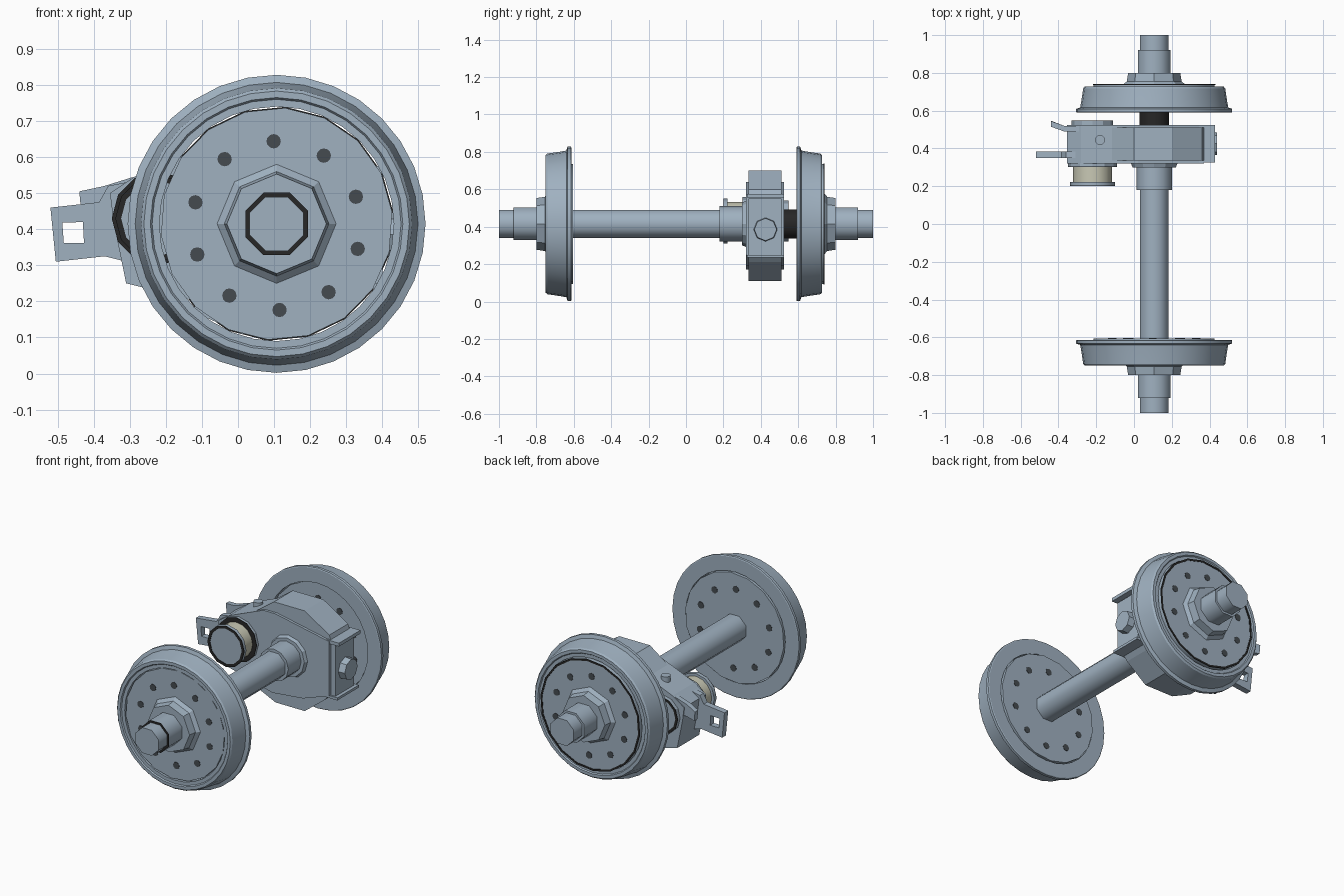
import bpy, bmesh, math

if "Cube" in bpy.data.objects:
    bpy.data.objects.remove(bpy.data.objects["Cube"])

CX, CZ = 0.107, 0.415          # axle centre line


def material(name, rgb):
    m = bpy.data.materials.new(name)
    m.diffuse_color = (*rgb, 1)
    m.use_nodes = True
    m.node_tree.nodes["Principled BSDF"].inputs["Base Color"].default_value = m.diffuse_color
    return m


STEEL = material("blue_grey_steel", (0.35, 0.44, 0.53))
CREAM = material("cream_coupling", (0.58, 0.58, 0.46))
DARK = material("dark_grease", (0.02, 0.02, 0.02))
BOLT = material("dark_bolt", (0.06, 0.07, 0.08))


def finish(bm, name, mat, smooth=None):
    bmesh.ops.recalc_face_normals(bm, faces=bm.faces)
    me = bpy.data.meshes.new(name)
    bm.to_mesh(me)
    bm.free()
    me.materials.append(mat)
    ob = bpy.data.objects.new(name, me)
    bpy.context.collection.objects.link(ob)
    if smooth:
        bpy.ops.object.select_all(action='DESELECT')
        ob.select_set(True)
        bpy.context.view_layer.objects.active = ob
        bpy.ops.object.shade_smooth_by_angle(angle=math.radians(smooth))
    return ob


def lathe(name, profile, mat, n=16, cx=CX, cz=CZ, phase=0.0, ring=False, smooth=None):
    """Turn (radius, y) points about a y-parallel line; ring closes the profile, else ends are capped."""
    bm = bmesh.new()
    loops = []
    for r, y in profile:
        loops.append([bm.verts.new((cx + r * math.cos(a), y, cz + r * math.sin(a)))
                      for a in (phase + 2 * math.pi * i / n for i in range(n))])
    pairs = list(zip(loops, loops[1:]))
    if ring:
        pairs.append((loops[-1], loops[0]))
    else:
        bm.faces.new(loops[0])
        bm.faces.new(loops[-1])
    for a, b in pairs:
        for i in range(n):
            j = (i + 1) % n
            bm.faces.new((a[i], a[j], b[j], b[i]))
    return finish(bm, name, mat, smooth)


def washer(name, r0, r1, y0, y1, n, **kw):
    """Thin dark ring plate."""
    return lathe(name, [(r0, y0), (r1, y0), (r1, y1), (r0, y1)], DARK, n, ring=True, **kw)


def slab(name, pts, y0, y1, mat=STEEL):
    """Extrude an (x, z) outline from y0 to y1."""
    bm = bmesh.new()
    f = bm.faces.new([bm.verts.new((x, y0, z)) for x, z in pts])
    res = bmesh.ops.extrude_face_region(bm, geom=[f])
    for v in res["geom"]:
        if isinstance(v, bmesh.types.BMVert):
            v.co.y = y1
    return finish(bm, name, mat)


def box(name, x0, x1, y0, y1, z0, z1, mat=STEEL):
    return slab(name, [(x0, z0), (x1, z0), (x1, z1), (x0, z1)], y0, y1, mat)


# Wheels: tyre ring with flange, disc, hub and bolts
E = math.pi / 8
TYRE = [(0.325, 0), (0.408, 0), (0.413, 0.003), (0.413, 0.020), (0.392, 0.027),
        (0.386, 0.06), (0.376, 0.128), (0.368, 0.137), (0.35, 0.137), (0.345, 0.130), (0.325, 0.130)]
for side, s, start in (("front", -1, 0.613), ("back", 1, 0.590)):
    lathe(side + "_tyre", [(r, s * (start + y)) for r, y in TYRE], STEEL, 32, ring=True, smooth=25)
    lathe(side + "_disc", [(0.322, s * 0.605), (0.322, s * 0.738)], STEEL, 18, phase=0.1, smooth=30)
    lathe(side + "_hub", [(0.165, s * 0.73), (0.165, s * 0.738), (0.145, s * 0.755), (0.138, s * 0.80)],
          STEEL, 8)
    lathe(side + "_bearing_seat", [(0.094, s * 0.79), (0.094, s * 0.92)], STEEL, 8, phase=E, smooth=50)
    for i in range(10):
        a = math.radians(92 + 36 * i)
        lathe(f"{side}_bolt_{i}", [(0.02, s * 0.603), (0.02, s * 0.740)], BOLT, 12,
              CX + 0.234 * math.cos(a), CZ - 0.005 + 0.234 * math.sin(a))
# Dark grooves at the back disc edge and the front bearing shoulder
washer("back_disc_groove", 0.314, 0.325, 0.736, 0.740, 18, phase=0.1)
washer("front_bearing_groove", 0.080, 0.094, -0.922, -0.919, 8, phase=E)

# Axle, with the greased stretch between gearbox and back wheel
lathe("axle", [(0.081, -1), (0.081, 1)], STEEL, 8, phase=E, smooth=50)
lathe("greased_sleeve", [(0.084, 0.51), (0.084, 0.60)], DARK, 8, phase=E, smooth=50)
lathe("axle_collar", [(0.095, 0.18), (0.095, 0.31)], STEEL, 12, smooth=40)
lathe("gearbox_seal", [(0.115, 0.30), (0.13, 0.34)], STEEL, 12)

# Gearbox: tall gear housing plus the wider low body reaching to the pinion
slab("gear_housing", [(0.0, 0.70), (0.20, 0.70), (0.36, 0.60), (0.375, 0.56), (0.375, 0.26),
                      (0.33, 0.21), (0.20, 0.11), (0.01, 0.11), (-0.12, 0.17), (-0.14, 0.60)],
     0.335, 0.51)
slab("pinion_housing", [(-0.355, 0.50), (-0.28, 0.55), (-0.06, 0.64), (0.02, 0.64), (0.37, 0.57),
                        (0.37, 0.25), (0.20, 0.19), (0.0, 0.17), (-0.27, 0.24), (-0.31, 0.25),
                        (-0.345, 0.42)], 0.32, 0.525)
# Bolted flange and drain plug on the outer end
box("end_flange", 0.365, 0.40, 0.335, 0.51, 0.24, 0.55)
box("split_flange", 0.34, 0.43, 0.325, 0.525, 0.555, 0.575)
box("lower_flange", 0.34, 0.42, 0.325, 0.525, 0.235, 0.25)
bm = bmesh.new()
bmesh.ops.create_cone(bm, cap_ends=True, segments=8, radius1=0.065, radius2=0.06, depth=0.06)
plug = finish(bm, "drain_plug", STEEL)
plug.rotation_euler = (0, math.pi / 2, 0)
plug.location = (0.41, 0.425, 0.385)
# Filler cap on the sloping top
bm = bmesh.new()
bmesh.ops.create_cone(bm, cap_ends=True, segments=12, radius1=0.026, radius2=0.026, depth=0.05)
cap = finish(bm, "filler_cap", STEEL, 40)
cap.location = (-0.18, 0.445, 0.59)

# Motor coupling in front of the pinion, cover behind it, with dark seal rings
PX, PZ = -0.22, 0.43
lathe("coupling_collar", [(0.13, 0.305), (0.13, 0.335)], STEEL, 12, PX, PZ)
lathe("coupling_drum", [(0.103, 0.215), (0.103, 0.31)], CREAM, 16, PX, PZ, smooth=30)
lathe("coupling_cap", [(0.12, 0.203), (0.12, 0.222)], STEEL, 12, PX, PZ, smooth=40)
lathe("pinion_cover", [(0.11, 0.52), (0.11, 0.546)], STEEL, 12, PX, PZ)
washer("cap_seal", 0.104, 0.12, 0.200, 0.204, 12, cx=PX, cz=PZ)
washer("collar_seal", 0.10, 0.13, 0.302, 0.306, 12, cx=PX, cz=PZ)
washer("cover_seal", 0.095, 0.11, 0.545, 0.549, 12, cx=PX, cz=PZ)

# Torque bracket with an eye, built from a ring of strips
Y0, Y1 = 0.35, 0.385
outer = [(-0.52, 0.46), (-0.505, 0.31), (-0.37, 0.325), (-0.385, 0.475)]
eye = [(-0.487, 0.418), (-0.483, 0.362), (-0.427, 0.362), (-0.43, 0.42)]
for i in range(4):
    j = (i + 1) % 4
    slab(f"bracket_eye_{i}", [outer[i], outer[j], eye[j], eye[i]], Y0, Y1)
slab("bracket_root", [(-0.385, 0.475), (-0.37, 0.325), (-0.31, 0.31), (-0.31, 0.53), (-0.36, 0.52)], Y0, Y1)

# Bent bracket on the back edge
bent = slab("bent_bracket", [(-0.44, 0.505), (-0.435, 0.45), (-0.37, 0.45), (-0.30, 0.45),
                             (-0.29, 0.545), (-0.37, 0.52)], 0.49, 0.52)
for v in bent.data.vertices:
    if v.co.x < -0.40:
        v.co.y += 0.025
